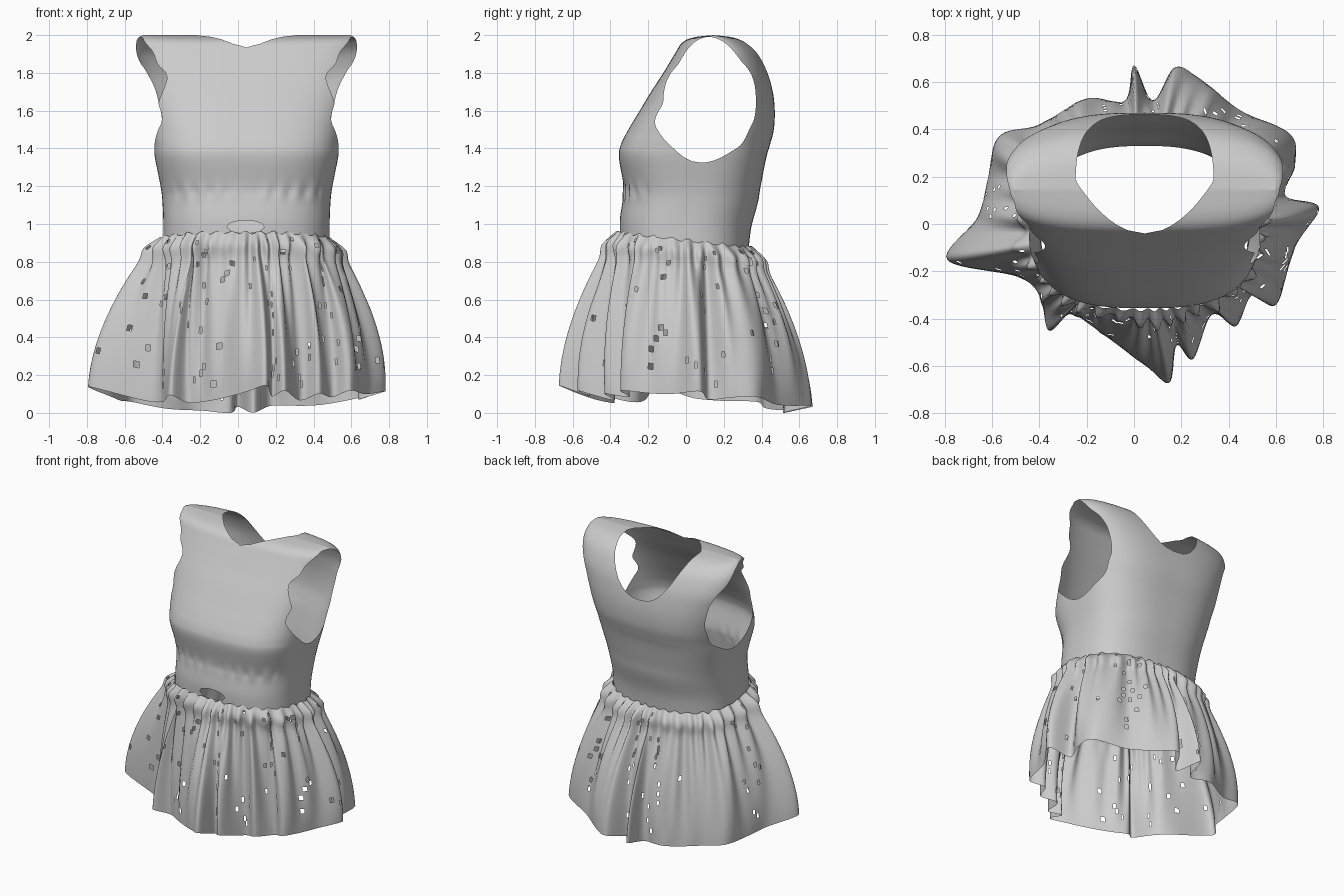
import bpy, bmesh, math, random

if "Cube" in bpy.data.objects:
    bpy.data.objects.remove(bpy.data.objects["Cube"])
random.seed(4)
CX = 0.045  # the bodice sits slightly right of centre


def catmull(pts, t, closed=False):
    """Point on a Catmull-Rom curve through pts, t in 0..len-1 (or len if closed)."""
    n = len(pts)
    i = math.floor(t) if closed else min(int(t), n - 2)
    f = t - i
    k = (lambda j: pts[j % n]) if closed else (lambda j: pts[max(0, min(n - 1, j))])
    a, b, c, d = k(i - 1), k(i), k(i + 1), k(i + 2)
    return [0.5 * (2 * q + (r - p) * f + (2 * p - 5 * q + 4 * r - s) * f * f
                   + (3 * q - p - 3 * r + s) * f ** 3) for p, q, r, s in zip(a, b, c, d)]


def grid_mesh(rows):
    """Skin a list of closed rings."""
    bm = bmesh.new()
    rings = [[bm.verts.new(p) for p in row] for row in rows]
    n = len(rows[0])
    for a, b in zip(rings, rings[1:]):
        for i in range(n):
            j = (i + 1) % n
            bm.faces.new((a[i], a[j], b[j], b[i]))
    return bm


def clip(bm, func):
    """Cut a clean edge where func crosses zero and remove the positive side."""
    val = {v: func(v.co) for v in bm.verts}
    cut = []
    for e in list(bm.edges):
        a, b = e.verts
        fa, fb = val[a], val[b]
        if fa * fb < 0:
            _, v = bmesh.utils.edge_split(e, a, fa / (fa - fb))
            val[v] = 0.0
            cut.append(v)
    bmesh.ops.connect_verts(bm, verts=cut)
    gone = [f for f in bm.faces if sum(val[v] for v in f.verts) > 0]
    bmesh.ops.delete(bm, geom=gone, context='FACES')


def finish(bm, name):
    bmesh.ops.recalc_face_normals(bm, faces=bm.faces)
    me = bpy.data.meshes.new(name)
    bm.to_mesh(me)
    bm.free()
    for p in me.polygons:
        p.use_smooth = True
    ob = bpy.data.objects.new(name, me)
    bpy.context.collection.objects.link(ob)
    return ob


# Bodice: superellipse sections (z, front y, back y, half width, exponent)
SECT = [(.88, -.35, .33, .44, 2.6), (1.0, -.35, .345, .44, 2.6), (1.12, -.335, .38, .445, 2.6),
        (1.2, -.33, .395, .455, 2.7), (1.35, -.355, .425, .485, 2.9), (1.42, -.345, .445, .495, 2.9),
        (1.5, -.305, .465, .51, 2.9), (1.6, -.245, .47, .535, 2.9), (1.7, -.185, .46, .565, 2.9),
        (1.8, -.12, .435, .59, 3), (1.9, -.06, .385, .60, 3), (1.96, -.02, .32, .59, 3),
        (1.988, .04, .25, .57, 3), (2.0, .145, .145, .55, 3)]


def section_point(s, a):
    z, yf, yb, w, n = s
    c, q = math.cos(a), math.sin(a)
    x = CX + w * math.copysign(abs(c) ** (2 / n), c)
    y = (yf + yb) / 2 + (yb - yf) / 2 * math.copysign(abs(q) ** (2 / n), q)
    if z < 1.2:  # waistline dips towards the back
        z -= 0.1 * y * (1.2 - z) / 0.32
    # gathers under the bust
    y += .007 * math.exp(-((z - 1.17) / .04) ** 2) * math.sin(x * 75) * (y < -.2)
    return x, y, z


N, STEPS = 144, 6
rows = []
for k in range((len(SECT) - 1) * STEPS + 1):
    s = catmull(SECT, k / STEPS)
    rows.append([section_point(s, 2 * math.pi * i / N) for i in range(N)])
bodice = grid_mesh(rows)
bmesh.ops.remove_doubles(bodice, verts=bodice.verts, dist=1e-4)

# Armholes: radius by angle around a centre in the side view
ARM = [(0, .25), (45, .27), (90, .34), (135, .25), (180, .24), (205, .31), (228, .31),
       (257, .33), (300, .29), (330, .26), (360, .25)]


def armhole(p):
    if abs(p.x - CX) < .3:
        return -1
    y, z = p.y - .12, p.z - 1.65
    a = math.degrees(math.atan2(z, y)) % 360
    for (a0, r0), (a1, r1) in zip(ARM, ARM[1:]):
        if a0 <= a <= a1:
            f = (a - a0) / (a1 - a0)
            return r0 + (r1 - r0) * f * f * (3 - 2 * f) - math.hypot(y, z)
    return -1


# Neckline: high at the front, deep scoop at the back
def neckline(p):
    d = abs(p.x - CX) / .29
    if p.y < .18:
        return p.y - (-.04 + .22 * d * d)
    return p.z - (1.68 + .31 * d ** 2.5)


# Small torn gap at the front waist
def waist_gap(p):
    if p.y > 0:
        return -1
    return 1 - ((p.x - .04) / .1) ** 2 - ((p.z - .985) / .035) ** 2


for f in (armhole, neckline, waist_gap):
    clip(bodice, f)
finish(bodice, "bodice")

# Skirt: hem outline seen from above
HEM = [(.78, .07), (.68, -.1), (.6, -.34), (.5, -.3), (.43, -.43), (.33, -.38), (.25, -.57),
       (.18, -.51), (.15, -.67), (.05, -.6), (-.18, -.43), (-.27, -.38), (-.36, -.45),
       (-.4, -.3), (-.5, -.22), (-.79, -.15), (-.66, .03), (-.62, .18), (-.57, .37),
       (-.4, .42), (-.2, .53), (-.04, .52), (0, .67), (.08, .52), (.17, .66), (.27, .62),
       (.45, .48), (.66, .38), (.68, .25), (.64, .12)]
M, R = 300, 32
hem = [catmull(HEM, i * len(HEM) / M, True) for i in range(M)]


def waist_point(a):
    c, q, n = math.cos(a), math.sin(a), 2.5
    r = ((abs(c) / .44) ** n + (abs(q) / .345) ** n) ** (-1 / n)
    return .04 + r * c, -.01 + r * q


rows = []
for k in range(R + 1):
    t = (k / R) ** 1.25
    s = 1 - (1 - t) ** 1.9
    row = []
    for i, (hx, hy) in enumerate(hem):
        a = math.atan2(hy, hx - .04)
        wx, wy = waist_point(a)
        hr = math.hypot(hx, hy)
        hz = max(0, .05 - .08 * hy + .3 * (hr - .55))
        # fine gathers below the waist, soft folds lower down
        g = .028 * min(1, .25 + t * 9) * (1 - t) ** 2 * math.sin(a * 37 + 2 * math.sin(a * 5))
        g += .016 * math.sin(math.pi * t) * math.sin(a * 19 + 1.5 * math.sin(a * 3))
        g += .03 * math.exp(-((t - .07) / .06) ** 2)
        wz = .925 - .115 * wy - .01 + .008 * math.sin(a * 31)
        row.append((wx + (hx - wx) * s + g * math.cos(a),
                    wy + (hy - wy) * s + g * math.sin(a),
                    wz + (hz - wz) * t))
    rows.append(row)
skirt = grid_mesh(rows)

# Scattered small holes in the fabric, densest inside the folds
rad = [math.hypot(x - .04, y) for x, y in hem]
valley = [rad[i] - (rad[i - 12] + rad[(i + 12) % M]) / 2 < -.03 for i in range(M)]
chance = {}
for idx, f in enumerate(skirt.faces):
    row_t = idx // M / R
    chance[f] = (.09 if valley[idx % M] else .008) * (0 if row_t > .93 or row_t < .05 else 1)
holes = [f for f in skirt.faces if random.random() < chance[f]]
tris = bmesh.ops.triangulate(skirt, faces=holes)['faces']
bmesh.ops.delete(skirt, geom=tris[::2], context='FACES')
finish(skirt, "gathered_skirt")
